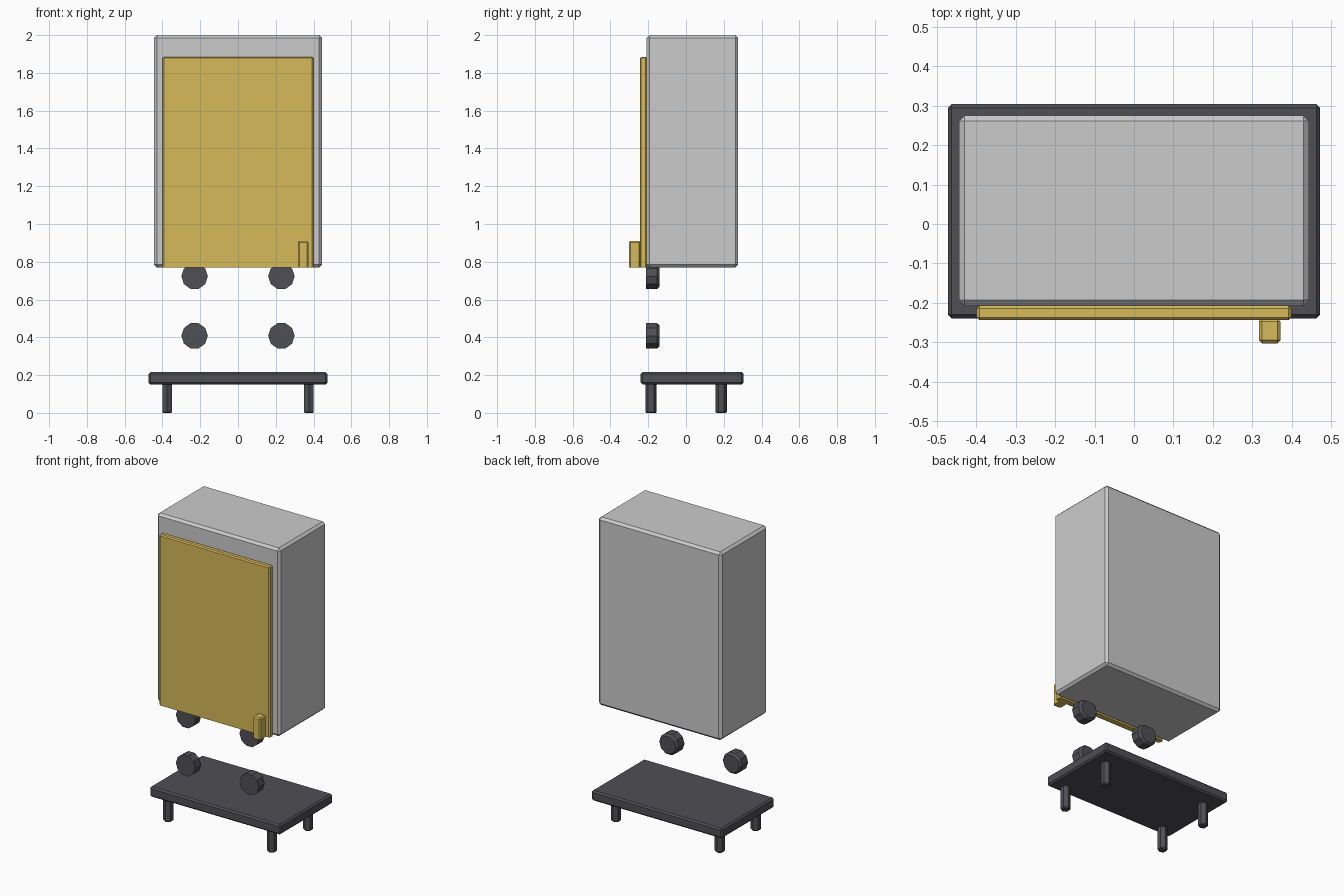
import bpy, bmesh, math
from mathutils import Matrix, Vector

if "Cube" in bpy.data.objects:
    bpy.data.objects.remove(bpy.data.objects["Cube"])


def colour(name, rgb):
    m = bpy.data.materials.new(name)
    m.diffuse_color = (*rgb, 1)
    m.use_nodes = True
    m.node_tree.nodes["Principled BSDF"].inputs["Base Color"].default_value = m.diffuse_color
    return m


YELLOW = colour("yellow_paint", (0.68, 0.49, 0.10))
DARK = colour("dark_metal", (0.08, 0.08, 0.09))


def finish(name, bm, mat=None):
    bmesh.ops.recalc_face_normals(bm, faces=bm.faces)
    me = bpy.data.meshes.new(name)
    bm.to_mesh(me)
    bm.free()
    ob = bpy.data.objects.new(name, me)
    bpy.context.collection.objects.link(ob)
    if mat:
        me.materials.append(mat)
    return ob


def box(name, lo, hi, bevel, mat=None, flat_base=False):
    """Chamfered box; flat_base leaves the lower end square."""
    lo, hi = Vector(lo), Vector(hi)
    bm = bmesh.new()
    base = lo.z
    if flat_base:
        lo.z -= 2 * bevel
    bmesh.ops.create_cube(bm, size=1, matrix=Matrix.Translation((lo + hi) / 2)
                          @ Matrix.Diagonal((*(hi - lo), 1)))
    bmesh.ops.bevel(bm, geom=bm.edges[:], offset=bevel, segments=1,
                    affect='EDGES', profile=0.5)
    if flat_base:
        bmesh.ops.bisect_plane(bm, geom=bm.verts[:] + bm.edges[:] + bm.faces[:],
                               plane_co=(0, 0, base), plane_no=(0, 0, -1),
                               clear_outer=True)
        bmesh.ops.holes_fill(bm, edges=[e for e in bm.edges if e.is_boundary])
    return finish(name, bm, mat)


def prism(name, profile, sides, matrix, start, mat):
    """Stack of (radius, height) rings with capped ends."""
    bm = bmesh.new()
    rings = []
    for r, h in profile:
        angles = [start + math.tau * i / sides for i in range(sides)]
        rings.append([bm.verts.new(matrix @ Vector((r * math.cos(a), r * math.sin(a), h)))
                      for a in angles])
    for a, b in zip(rings, rings[1:]):
        for i in range(sides):
            j = (i + 1) % sides
            bm.faces.new((a[i], a[j], b[j], b[i]))
    bm.faces.new(rings[0])
    bm.faces.new(rings[-1])
    return finish(name, bm, mat)


# Cabinet, front door and handle
box("cabinet_body", (-0.445, -0.208, 0.77), (0.445, 0.276, 2.0), 0.015)
box("door_panel", (-0.40, -0.244, 0.77), (0.40, -0.208, 1.885), 0.007, YELLOW, True)
box("door_handle", (0.317, -0.303, 0.77), (0.372, -0.24, 0.91), 0.008, YELLOW, True)

# Base slab
box("base_slab", (-0.473, -0.24, 0.15), (0.473, 0.305, 0.216), 0.01, DARK)

for sx, side in ((-1, "left"), (1, "right")):
    # Round pads, chamfered on the rear face
    for z, row in ((0.408, "lower"), (0.723, "upper")):
        place = Matrix.Translation((sx * 0.23, -0.213, z)) @ Matrix.Rotation(-math.pi / 2, 4, 'X')
        prism(f"{row}_{side}_pad", [(0.07, 0), (0.07, 0.06), (0.058, 0.074)],
              10, place, 0, DARK)
    # Feet
    for y, end in ((-0.185, "front"), (0.187, "back")):
        prism(f"{end}_{side}_foot", [(0.025, 0), (0.03, 0.006), (0.03, 0.155)],
              6, Matrix.Translation((sx * 0.375, y, 0)), math.pi / 2, DARK)
